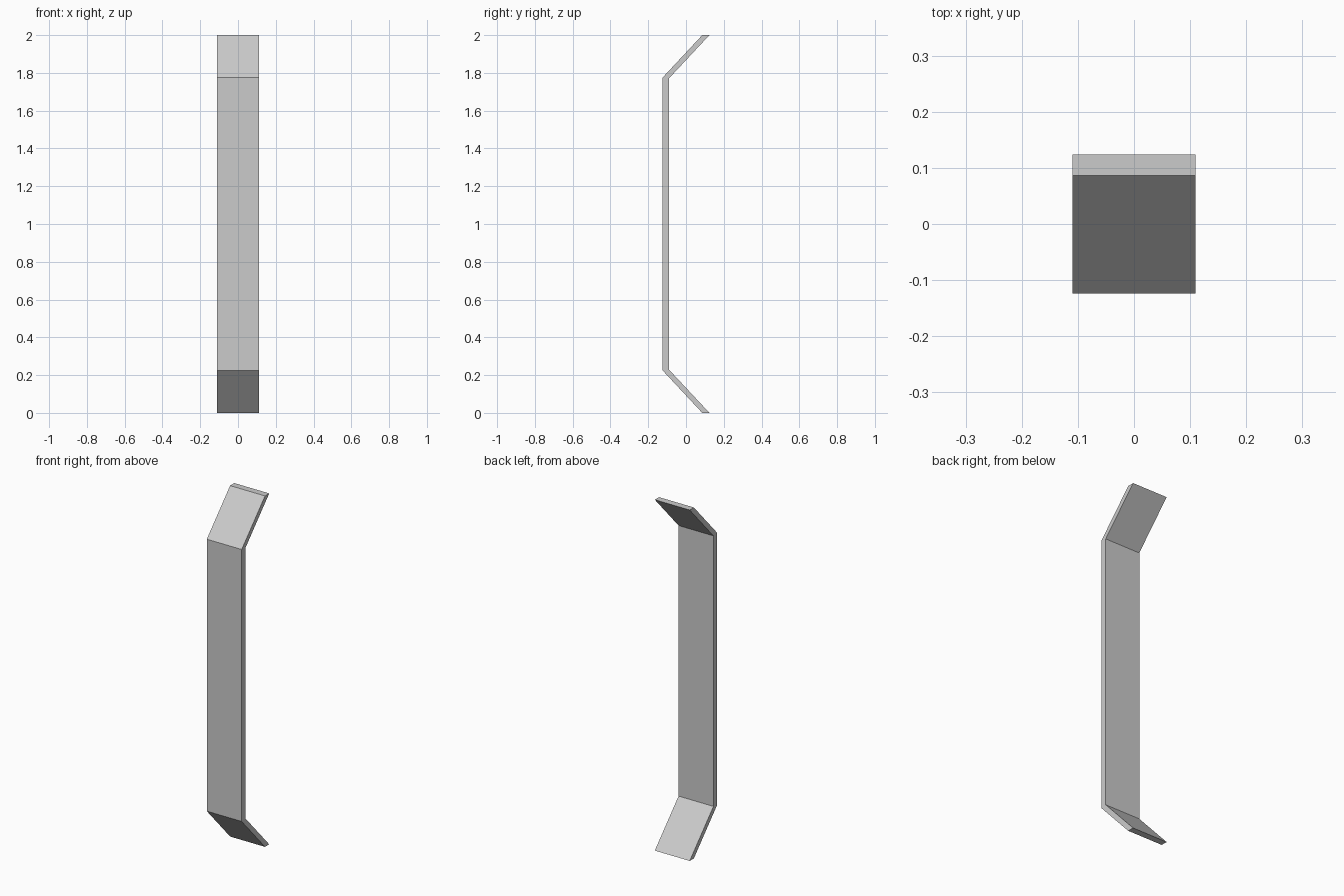
import bpy, bmesh
from mathutils import Vector

if "Cube" in bpy.data.objects:
    bpy.data.objects.remove(bpy.data.objects["Cube"])

HALF_WIDTH = 0.11

# Side profile (y, z) of the lower half, mirrored upwards about z = 1
outer = [(0.086, 0.0), (-0.124, 0.225)]
inner = [(-0.09, 0.229), (0.124, 0.0)]


def flip(points):
    return [(y, 2.0 - z) for y, z in reversed(points)]


profile = outer + flip(outer) + flip(inner) + inner

# Bent strip: mitred cross-sections joined along the path
bm = bmesh.new()
n = len(profile) // 2
sections = []
for i in range(n):
    a, b = profile[i], profile[-1 - i]
    sections.append([bm.verts.new(Vector((x, *p))) for x, p in (
        (-HALF_WIDTH, a), (HALF_WIDTH, a), (HALF_WIDTH, b), (-HALF_WIDTH, b))])
for s, t in zip(sections, sections[1:]):
    for k in range(4):
        j = (k + 1) % 4
        bm.faces.new((s[k], s[j], t[j], t[k]))
bm.faces.new(sections[0])
bm.faces.new(sections[-1])
bmesh.ops.recalc_face_normals(bm, faces=bm.faces)

mesh = bpy.data.meshes.new("bent_strip")
bm.to_mesh(mesh)
bm.free()
bpy.context.collection.objects.link(bpy.data.objects.new("bent_strip", mesh))
